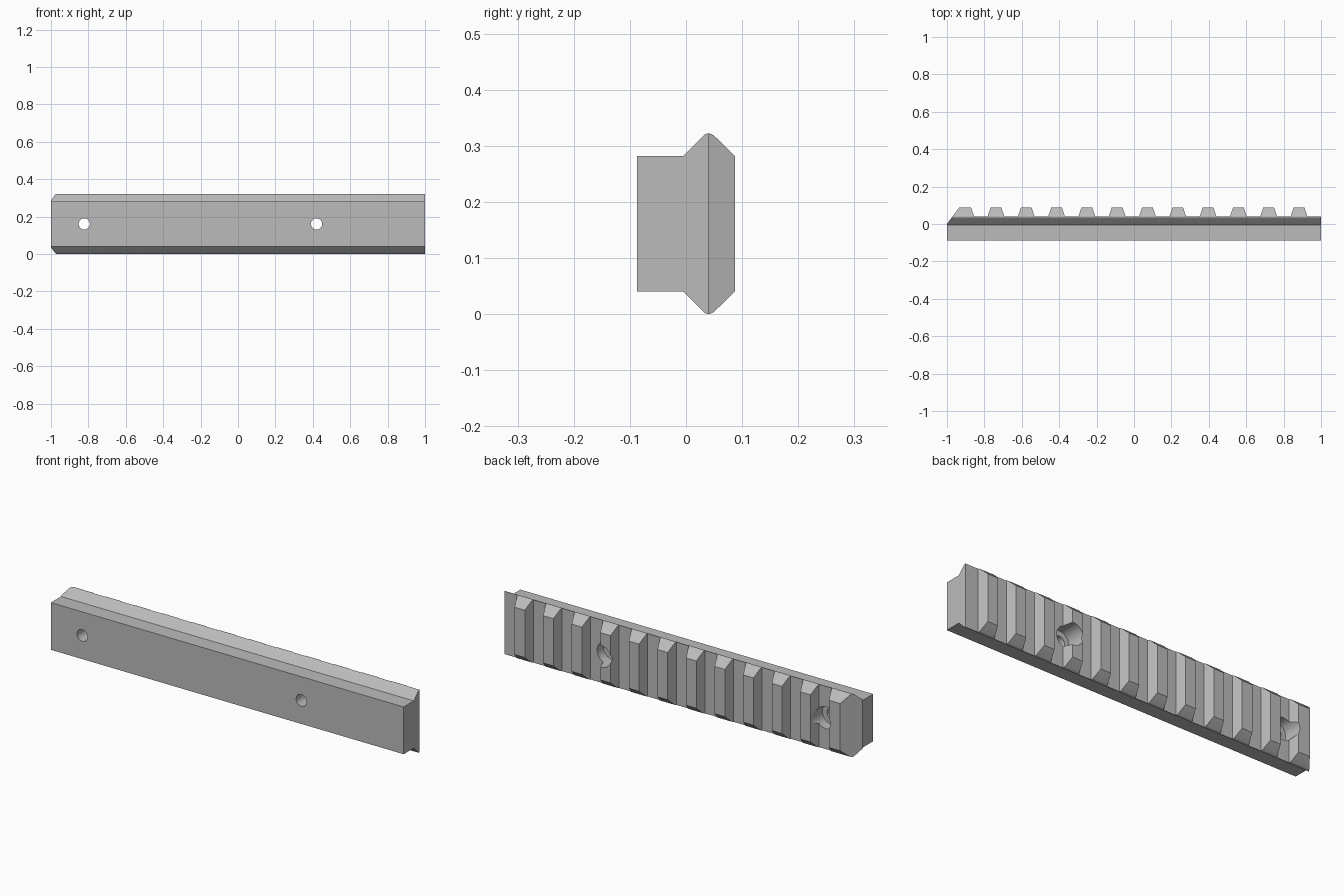
import bpy, bmesh, math
from mathutils import Matrix, Vector

cube = bpy.data.objects.get("Cube")
if cube:
    bpy.data.objects.remove(cube, do_unlink=True)

MID_Z = 0.161        # height of the rail's centre line
FLOOR_Y = 0.04       # depth of the cross slots
BACK_Y = 0.087       # outer face of the teeth
PITCH = 0.162

grey = bpy.data.materials.new("plain grey")
grey.use_nodes = True
colour = (0.5, 0.5, 0.5, 1)
grey.diffuse_color = colour
grey.node_tree.nodes["Principled BSDF"].inputs["Base Color"].default_value = colour


def finish(name, bm):
    bmesh.ops.recalc_face_normals(bm, faces=bm.faces[:])
    mesh = bpy.data.meshes.new(name)
    bm.to_mesh(mesh)
    bm.free()
    mesh.materials.append(grey)
    obj = bpy.data.objects.new(name, mesh)
    bpy.context.collection.objects.link(obj)
    return obj


def prism(name, points, direction):
    bm = bmesh.new()
    face = bm.faces.new([bm.verts.new(p) for p in points])
    new = bmesh.ops.extrude_face_region(bm, geom=[face])["geom"]
    moved = [v for v in new if isinstance(v, bmesh.types.BMVert)]
    bmesh.ops.translate(bm, verts=moved, vec=Vector(direction))
    return finish(name, bm)


def cylinder(name, x, radius, y0, y1):
    bm = bmesh.new()
    matrix = Matrix.Translation((x, (y0 + y1) / 2, MID_Z)) @ Matrix.Rotation(math.pi / 2, 4, "X")
    bmesh.ops.create_cone(bm, cap_ends=True, segments=40, radius1=radius,
                          radius2=radius, depth=y1 - y0, matrix=matrix)
    return finish(name, bm)


def boolean(obj, cutter, operation):
    cutter.hide_render = True
    mod = obj.modifiers.new(operation, "BOOLEAN")
    mod.operation, mod.solver, mod.object = operation, "EXACT", cutter
    bpy.context.view_layer.objects.active = obj
    bpy.ops.object.modifier_apply(modifier=mod.name)
    bpy.data.objects.remove(cutter, do_unlink=True)


# Cross-section: square foot with a rounded dovetail head, mirrored in height
half = [(-0.087, 0.121), (-0.005, 0.121), (0.030, 0.156), (0.035, 0.160),
        (0.040, 0.161), (0.045, 0.160), (0.050, 0.157), (BACK_Y, 0.121)]
section = half + [(y, -z) for y, z in reversed(half)]
rail = prism("slotted_rail", [(-1, y, MID_Z + z) for y, z in section], (2, 0, 0))

# Plan outline: bevelled end, then a row of tapered teeth
plan = [(1, -0.2), (-1, -0.2), (-1, 0), (-0.935, BACK_Y + 0.0001)]
for i in range(12):
    x = 0.882 - PITCH * (11 - i)
    if i:
        plan += [(x - 0.045, FLOOR_Y), (x - 0.029, BACK_Y + 0.0001)]
    plan += [(x + 0.029, BACK_Y + 0.0001), (x + 0.045, FLOOR_Y)]
plan.append((1, FLOOR_Y))
outline = prism("plan_cutter", [(x * 1.0001, y, -0.1) for x, y in plan], (0, 0, 0.6))
boolean(rail, outline, "INTERSECT")

# Screw holes with counterbores sunk from the toothed side
for x in (-0.822, 0.42):
    boolean(rail, cylinder("hole_cutter", x, 0.03, -0.2, 0.2), "DIFFERENCE")
    boolean(rail, cylinder("counterbore_cutter", x, 0.056, -0.01, 0.2), "DIFFERENCE")

bpy.ops.object.select_all(action="DESELECT")
rail.select_set(True)
bpy.context.view_layer.objects.active = rail
bpy.ops.object.shade_smooth_by_angle(angle=math.radians(20))
